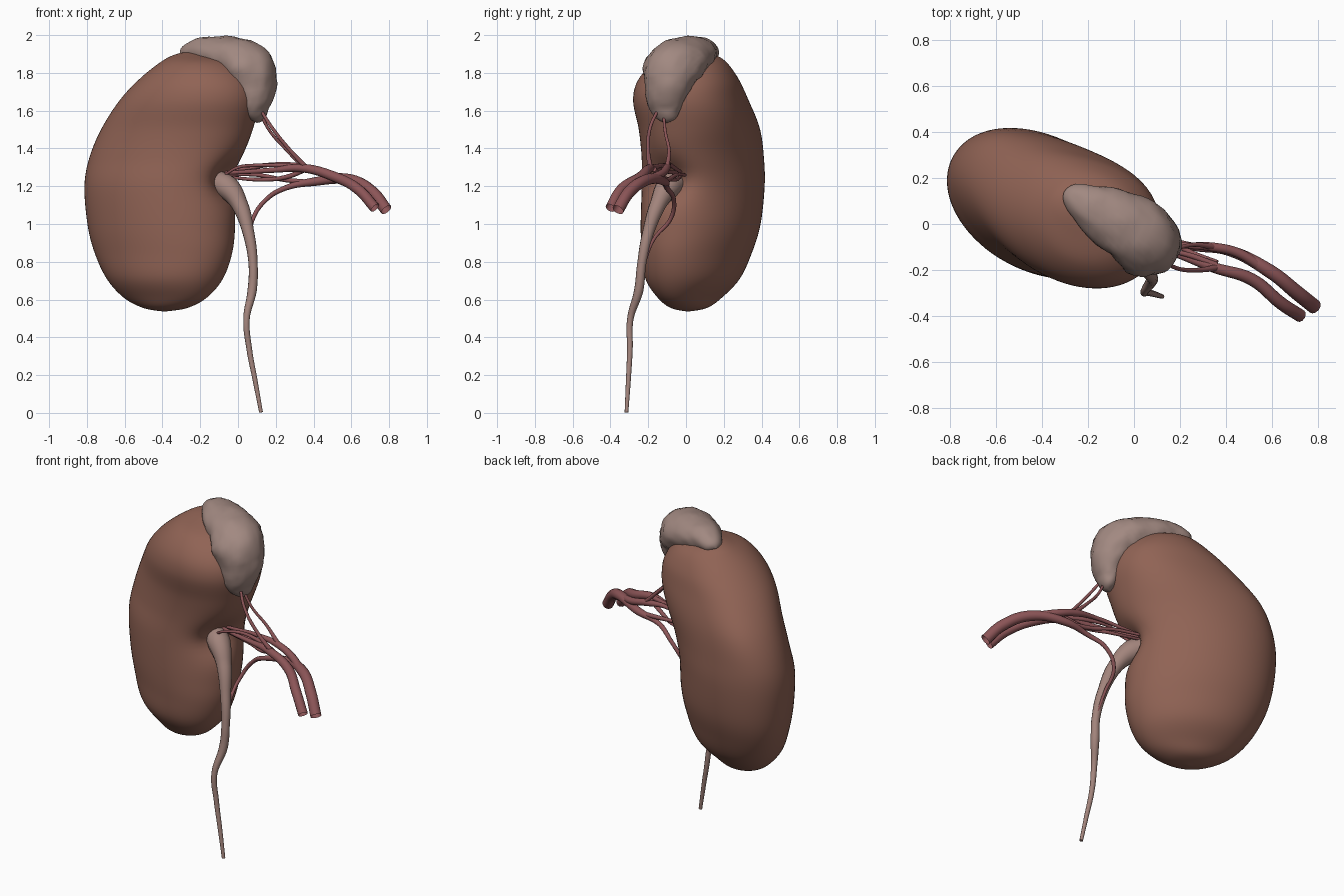
import bpy, bmesh, math
from mathutils import Vector, noise

if "Cube" in bpy.data.objects:
    bpy.data.objects.remove(bpy.data.objects["Cube"])

TILT = math.radians(-28)          # the organ is turned about the vertical


def material(name, rgb):
    m = bpy.data.materials.new(name)
    m.diffuse_color = (*rgb, 1)
    m.use_nodes = True
    m.node_tree.nodes["Principled BSDF"].inputs["Base Color"].default_value = m.diffuse_color
    return m


KIDNEY = material("kidney_brown", (0.28, 0.125, 0.09))
GLAND = material("gland_pink", (0.36, 0.25, 0.22))
VESSEL = material("vessel_red", (0.26, 0.09, 0.095))
DUCT = material("duct_pink", (0.36, 0.23, 0.2))


def smooth_rows(rows, steps):
    """Catmull-Rom interpolation of rows of numbers."""
    out = []
    for i in range(len(rows) - 1):
        a, b, c, d = (rows[max(0, min(len(rows) - 1, i + k))] for k in (-1, 0, 1, 2))
        for s in range(steps):
            t = s / steps
            out.append([0.5 * (2 * q + (r - p) * t + (2 * p - 5 * q + 4 * r - w) * t * t
                               + (3 * q - p - 3 * r + w) * t ** 3)
                        for p, q, r, w in zip(a, b, c, d)])
    return out + [list(rows[-1])]


def loft(name, rings, mat):
    """Skin closed rings into a smooth mesh; end rings collapse to poles."""
    bm = bmesh.new()
    vs = [[bm.verts.new(p) for p in ring] for ring in rings]
    n = len(rings[0])
    for lo, hi in zip(vs, vs[1:]):
        for j in range(n):
            bm.faces.new((lo[j], lo[(j + 1) % n], hi[(j + 1) % n], hi[j]))
    bmesh.ops.remove_doubles(bm, verts=bm.verts, dist=0.0005)
    bmesh.ops.recalc_face_normals(bm, faces=bm.faces)
    me = bpy.data.meshes.new(name)
    bm.to_mesh(me)
    bm.free()
    me.shade_smooth()
    me.materials.append(mat)
    ob = bpy.data.objects.new(name, me)
    bpy.context.collection.objects.link(ob)
    return ob


def tube(name, pts, mat, caps=True):
    """Tapered round tube through (x, y, z, radius) points."""
    cu = bpy.data.curves.new(name, 'CURVE')
    cu.dimensions = '3D'
    cu.bevel_depth = 1
    cu.bevel_resolution = 4
    cu.resolution_u = 8
    cu.use_fill_caps = caps
    sp = cu.splines.new('BEZIER')
    sp.bezier_points.add(len(pts) - 1)
    for bp, (x, y, z, r) in zip(sp.bezier_points, pts):
        bp.co = (x, y, z)
        bp.radius = r
        bp.handle_left_type = bp.handle_right_type = 'AUTO'
    cu.materials.append(mat)
    ob = bpy.data.objects.new(name, cu)
    bpy.context.collection.objects.link(ob)
    bpy.ops.object.select_all(action='DESELECT')
    bpy.context.view_layer.objects.active = ob
    ob.select_set(True)
    bpy.ops.object.convert(target='MESH')
    bpy.ops.object.shade_smooth_by_angle(angle=math.radians(50))


def bump(t, z, angle, spread, height, reach, amount):
    """Soft swelling (or hollow) at one angle and height of the kidney."""
    off = (t - math.radians(angle) + math.pi) % math.tau - math.pi
    return amount * math.exp(-(off / spread) ** 2 - ((z - height) / reach) ** 2)


# Kidney: z, left x, right x, front y, back y of each level
levels = [
    (0.536, -.39, -.39, 0.01, 0.01), (0.555, -.50, -.27, -.08, 0.11),
    (0.61, -.605, -.165, -.15, 0.19), (0.71, -.695, -.08, -.215, 0.285),
    (0.85, -.76, -.03, -.235, 0.35), (1.00, -.797, -.015, -.24, 0.395),
    (1.20, -.813, -.015, -.235, 0.416), (1.35, -.787, 0.025, -.235, 0.408),
    (1.50, -.725, 0.07, -.25, 0.38), (1.65, -.63, 0.10, -.28, 0.325),
    (1.76, -.53, 0.08, -.255, 0.28), (1.85, -.42, 0.0, -.17, 0.22),
    (1.895, -.34, -.12, -.04, 0.155), (1.915, -.25, -.25, 0.06, 0.06)]
c, s = math.cos(TILT), math.sin(TILT)
rings = []
for z, xl, xr, yl, yr in smooth_rows(levels, 6):
    X, Y = abs(xr - xl) / 2, abs(yr - yl) / 2
    total, diff = X * X + Y * Y, (X * X - Y * Y) / math.cos(2 * TILT)
    a = math.sqrt(max(0, total + diff) / 2)
    b = math.sqrt(max(0, total - diff) / 2)
    ring = []
    for j in range(72):
        t = math.tau * j / 72
        k = 1 + (bump(t, z, 0, 0.42, 1.24, 0.10, -0.2)        # hilum
                 + bump(t, z, 62, 0.55, 1.62, 0.22, 0.14)     # back of upper pole
                 + bump(t, z, 148, 0.45, 1.55, 0.2, 0.06))    # outer shoulder
        u, v = a * k * math.cos(t), b * k * math.sin(t)
        ring.append(((xl + xr) / 2 + u * c - v * s, (yl + yr) / 2 + u * s + v * c, z))
    rings.append(ring)
loft("kidney", rings, KIDNEY)

# Adrenal gland: lumpy cap bent over the top; x, y, z, thickness, width
spine = [(-.305, .14, 1.90, 0, 0), (-.28, .13, 1.905, .04, .05),
         (-.20, .08, 1.91, .075, .095), (-.08, .02, 1.89, .105, .135),
         (.045, -.065, 1.83, .135, .155), (.09, -.10, 1.72, .115, .125),
         (.095, -.11, 1.61, .065, .085), (.10, -.105, 1.555, .035, .05),
         (.10, -.10, 1.535, 0, 0)]
rows = smooth_rows(spine, 6)
rings = []
across = Vector((-s, c, 0))
for i, (x, y, z, th, w) in enumerate(rows):
    path = Vector(rows[min(i + 1, len(rows) - 1)][:3]) - Vector(rows[max(i - 1, 0)][:3])
    out = path.cross(across).normalized()
    ring = []
    for j in range(40):
        t = math.tau * j / 40
        d = across * (w * math.cos(t)) + out * (th * math.sin(t))
        p = Vector((x, y, z)) + d
        ring.append(p + d * (0.08 * noise.noise(p * 9) + 0.05 * noise.noise(p * 25)))
    rings.append(ring)
loft("adrenal_gland", rings, GLAND)

# Renal pelvis narrowing into the ureter
tube("ureter", [
    (-.13, -.045, 1.225, .065), (-.06, -.095, 1.195, .066), (.005, -.145, 1.11, .045),
    (.055, -.20, .955, .031), (.08, -.235, .785, .024), (.075, -.25, .65, .025),
    (.045, -.295, .495, .017), (.06, -.297, .335, .015), (.09, -.305, .175, .013),
    (.122, -.315, .003, .010)], DUCT)

# Two main vessels, open at the cut ends
tube("renal_vein", [
    (.785, -.36, 1.075, .032), (.71, -.30, 1.17, .032), (.59, -.205, 1.235, .03),
    (.41, -.115, 1.225, .023), (.25, -.10, 1.19, .014), (.15, -.065, 1.13, .012),
    (.08, -.08, 1.03, .011), (.07, -.17, .92, .009), (.09, -.225, .78, .006)],
    VESSEL, False)
tube("renal_artery", [
    (.725, -.40, 1.085, .028), (.64, -.345, 1.18, .028), (.51, -.24, 1.25, .027),
    (.35, -.19, 1.295, .023), (.18, -.13, 1.285, .014), (.02, -.08, 1.275, .011),
    (-.08, -.04, 1.27, .009)], VESSEL, False)

# Thin branches running to the hilum and up to the gland
branches = {
    "vein_link": [(.56, -.19, 1.24, .022), (.45, -.125, 1.27, .021),
                  (.34, -.10, 1.30, .02), (.2, -.09, 1.315, .012), (.03, -.05, 1.29, .01),
                  (-.08, -.02, 1.27, .008)],
    "upper_branch": [(.36, -.18, 1.30, .014), (.22, -.13, 1.31, .011),
                     (.08, -.11, 1.31, .009), (0, -.13, 1.30, .008), (-.07, -.1, 1.26, .007)],
    "middle_branch": [(.36, -.17, 1.29, .014), (.26, -.13, 1.25, .012),
                      (.12, -.06, 1.235, .01), (-.07, -.03, 1.25, .008)],
    "lower_branch": [(.38, -.11, 1.22, .014), (.24, -.09, 1.235, .012),
                     (.1, -.05, 1.26, .01), (-.06, 0, 1.26, .008)],
    "gland_artery": [(.36, -.19, 1.30, .014), (.28, -.2, 1.385, .01),
                     (.18, -.19, 1.51, .009), (.11, -.14, 1.62, .008)],
    "gland_vein": [(.35, -.10, 1.30, .013), (.26, -.09, 1.39, .009),
                   (.17, -.11, 1.49, .008), (.11, -.12, 1.6, .008)]}
for name, pts in branches.items():
    tube(name, pts, VESSEL)
